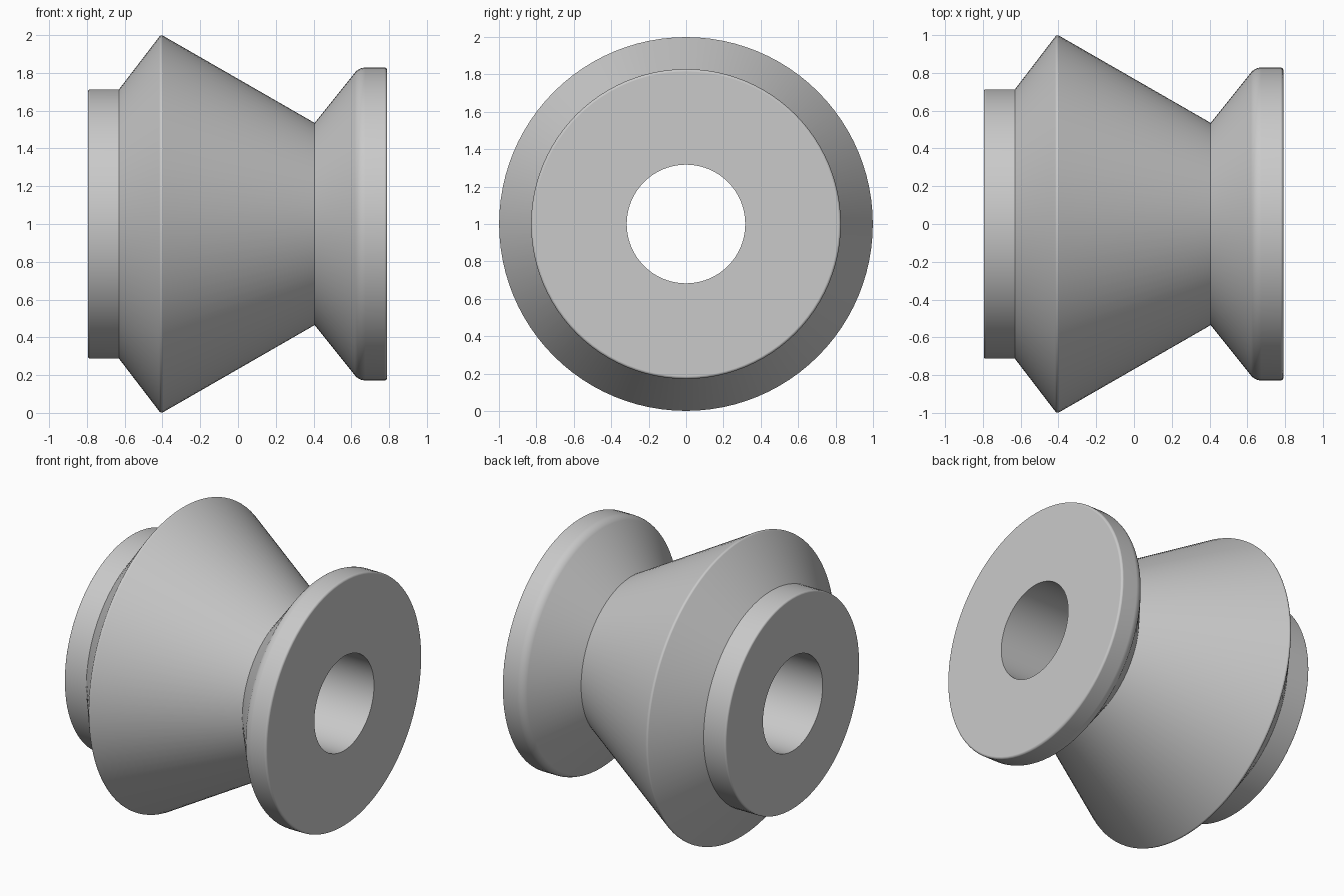
import bpy, bmesh, math
from mathutils import Vector

cube = bpy.data.objects.get("Cube")
if cube:
    bpy.data.objects.remove(cube, do_unlink=True)

SEGMENTS = 96

# One plain grey finish
grey = bpy.data.materials.new("grey")
grey.use_nodes = True
colour = (0.59, 0.59, 0.59, 1)
grey.diffuse_color = colour
grey.node_tree.nodes["Principled BSDF"].inputs["Base Color"].default_value = colour


def rounded(corners, steps=6):
    """Replace each (x, radius, fillet) corner of a closed profile by an arc."""
    pts = [Vector(c[:2]) for c in corners]
    result = []
    for i, p in enumerate(pts):
        fillet = corners[i][2]
        if not fillet:
            result.append(p)
            continue
        a = (pts[i - 1] - p).normalized()
        b = (pts[(i + 1) % len(pts)] - p).normalized()
        half = a.angle(b) / 2
        centre = p + (a + b).normalized() * (fillet / math.sin(half))
        start = p + a * (fillet / math.tan(half)) - centre
        end = p + b * (fillet / math.tan(half)) - centre
        for k in range(steps + 1):
            result.append(centre + start.lerp(end, k / steps).normalized() * fillet)
    return result


# Closed half section: distance along the axle, radius, edge rounding
section = rounded([
    (-0.795, 0.317, 0),
    (-0.795, 0.713, 0.012),
    (-0.63, 0.713, 0),
    (-0.408, 1.003, 0.014),
    (0.406, 0.535, 0),
    (0.64, 0.828, 0.07),
    (0.79, 0.828, 0.014),
    (0.79, 0.317, 0),
])

# Revolve the section around the horizontal axle
bm = bmesh.new()
rings = []
for x, r in section:
    ring = []
    for s in range(SEGMENTS):
        a = math.tau * s / SEGMENTS
        ring.append(bm.verts.new((x, r * math.sin(a), 1 + r * math.cos(a))))
    rings.append(ring)
for i, ring in enumerate(rings):
    prev = rings[i - 1]
    for s in range(SEGMENTS):
        t = (s + 1) % SEGMENTS
        bm.faces.new((prev[s], prev[t], ring[t], ring[s]))
bmesh.ops.recalc_face_normals(bm, faces=bm.faces)

mesh = bpy.data.meshes.new("grooved_roller")
bm.to_mesh(mesh)
bm.free()
mesh.materials.append(grey)
roller = bpy.data.objects.new("grooved_roller", mesh)
bpy.context.collection.objects.link(roller)

# Smooth curved surfaces, crisp groove and bore edges, flat end faces
bpy.ops.object.select_all(action='DESELECT')
roller.select_set(True)
bpy.context.view_layer.objects.active = roller
bpy.ops.object.shade_smooth_by_angle(angle=math.radians(30))
normals = roller.modifiers.new("weighted_normals", 'WEIGHTED_NORMAL')
normals.keep_sharp = True
